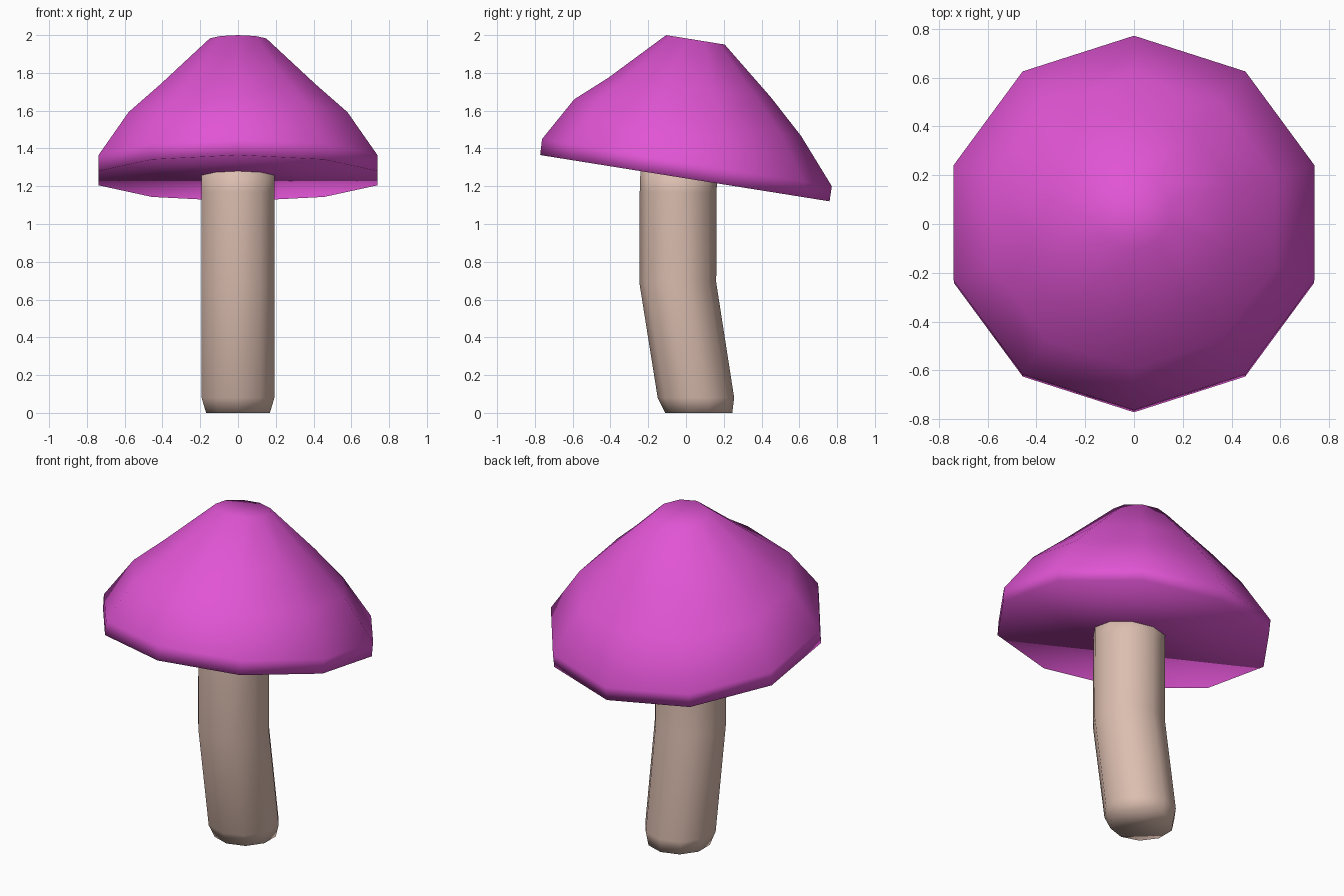
import bpy, bmesh
from math import sin, cos, pi, hypot

if "Cube" in bpy.data.objects:
    bpy.data.objects.remove(bpy.data.objects["Cube"])

SIDES = 10


def loft(name, rings, color):
    """Skin ten-sided rings, each given by its front and back points (y, z)."""
    bm = bmesh.new()
    loops = []
    for y0, z0, y1, z1 in rings:
        cy, cz = (y0 + y1) / 2, (z0 + z1) / 2
        hy, hz = (y1 - y0) / 2, (z1 - z0) / 2
        r = hypot(hy, hz)
        loop = []
        for i in range(SIDES):
            a = pi / 2 + 2 * pi * i / SIDES
            loop.append(bm.verts.new((r * cos(a), cy + hy * sin(a), cz + hz * sin(a))))
        loops.append(loop)
    for a, b in zip(loops, loops[1:]):
        for i in range(SIDES):
            j = (i + 1) % SIDES
            bm.faces.new((a[i], a[j], b[j], b[i]))
    bm.faces.new(loops[0])
    bm.faces.new(loops[-1])
    bmesh.ops.recalc_face_normals(bm, faces=bm.faces)
    for f in bm.faces:
        f.smooth = True
    me = bpy.data.meshes.new(name)
    bm.to_mesh(me)
    bm.free()
    mat = bpy.data.materials.new(name + "_color")
    mat.diffuse_color = color
    mat.use_nodes = True
    mat.node_tree.nodes["Principled BSDF"].inputs["Base Color"].default_value = mat.diffuse_color
    me.materials.append(mat)
    ob = bpy.data.objects.new(name, me)
    bpy.context.collection.objects.link(ob)
    return ob


# Bent stem, its top hidden inside the cap
loft("stem", [
    (-0.11, 0.0, 0.245, 0.0),
    (-0.15, 0.08, 0.255, 0.08),
    (-0.247, 0.69, 0.16, 0.69),
    (-0.245, 1.17, 0.162, 1.17),
    (-0.24, 1.32, 0.165, 1.26),
], (0.71, 0.51, 0.43, 1))

# Cap tilted down towards the back, with a flat underside
loft("cap", [
    (-0.772, 1.365, 0.76, 1.12),
    (-0.762, 1.45, 0.772, 1.20),
    (-0.592, 1.66, 0.61, 1.465),
    (-0.41, 1.775, 0.45, 1.67),
    (-0.105, 2.0, 0.205, 1.95),
], (0.75, 0.09, 0.66, 1))
